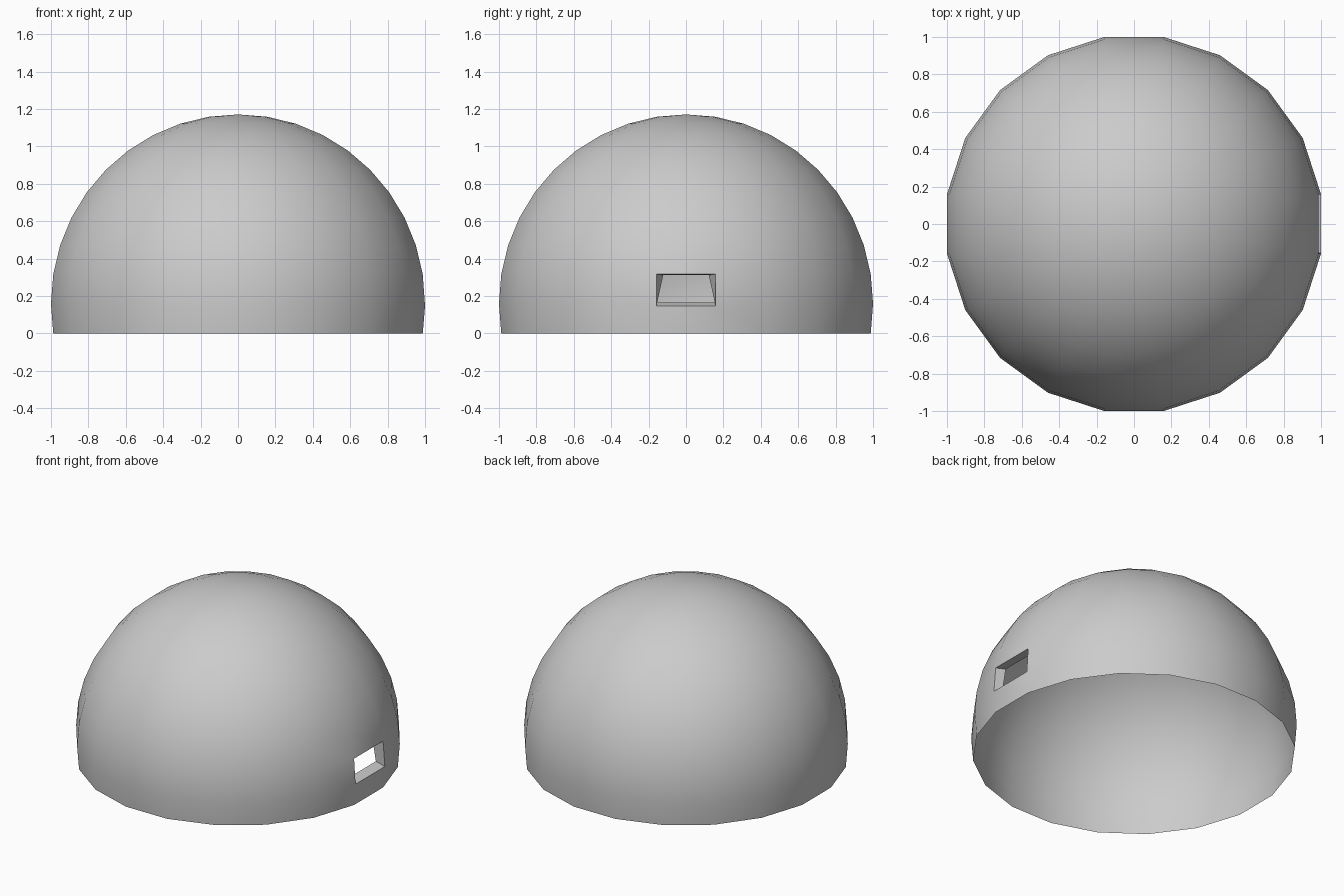
import bpy, bmesh
from math import radians, cos, sin
from mathutils import Matrix

if "Cube" in bpy.data.objects:
    bpy.data.objects.remove(bpy.data.objects["Cube"])

N = 20
R = 1 / cos(radians(9))
CZ = R * sin(radians(9))          # sphere centre, so the lowest ring rests on z = 0

bm = bmesh.new()

# dome: sphere with flat sides on the axes, cut below the first ring under the equator
bmesh.ops.create_uvsphere(bm, u_segments=N, v_segments=20, radius=R)
bmesh.ops.rotate(bm, verts=bm.verts, matrix=Matrix.Rotation(radians(9), 3, 'Z'))
bmesh.ops.translate(bm, verts=bm.verts, vec=(0, 0, CZ))
bmesh.ops.delete(bm, geom=[v for v in bm.verts if v.co.z < -0.01], context='VERTS')

for f in bm.faces:
    f.smooth = True

# window: the panel just above the equator on the right side
panel = next(f for f in bm.faces
             if f.calc_center_median().x > 0.95
             and abs(f.calc_center_median().y) < 0.01
             and CZ < f.calc_center_median().z < 0.3)
for v in panel.verts:
    if v.co.z < 0.2:
        v.co.z = 0.146

# window reveal: panel pushed inward, tapering at the top, then opened
ext = bmesh.ops.extrude_discrete_faces(bm, faces=[panel])['faces'][0]
for v in ext.verts:
    side = 1 if v.co.y > 0 else -1
    upper = v.co.z > 0.2
    v.co = (0.935, side * (0.122 if upper else 0.154), 0.312 if upper else 0.166)
for e in ext.edges:
    for f in e.link_faces:
        if f is not ext:
            f.smooth = False
bmesh.ops.delete(bm, geom=[ext], context='FACES_ONLY')

mesh = bpy.data.meshes.new("dome")
bm.to_mesh(mesh)
bm.free()
dome = bpy.data.objects.new("dome", mesh)
bpy.context.collection.objects.link(dome)

# keep the window edges crisp
bpy.context.view_layer.objects.active = dome
dome.select_set(True)
bpy.ops.object.shade_smooth_by_angle(angle=radians(30))
